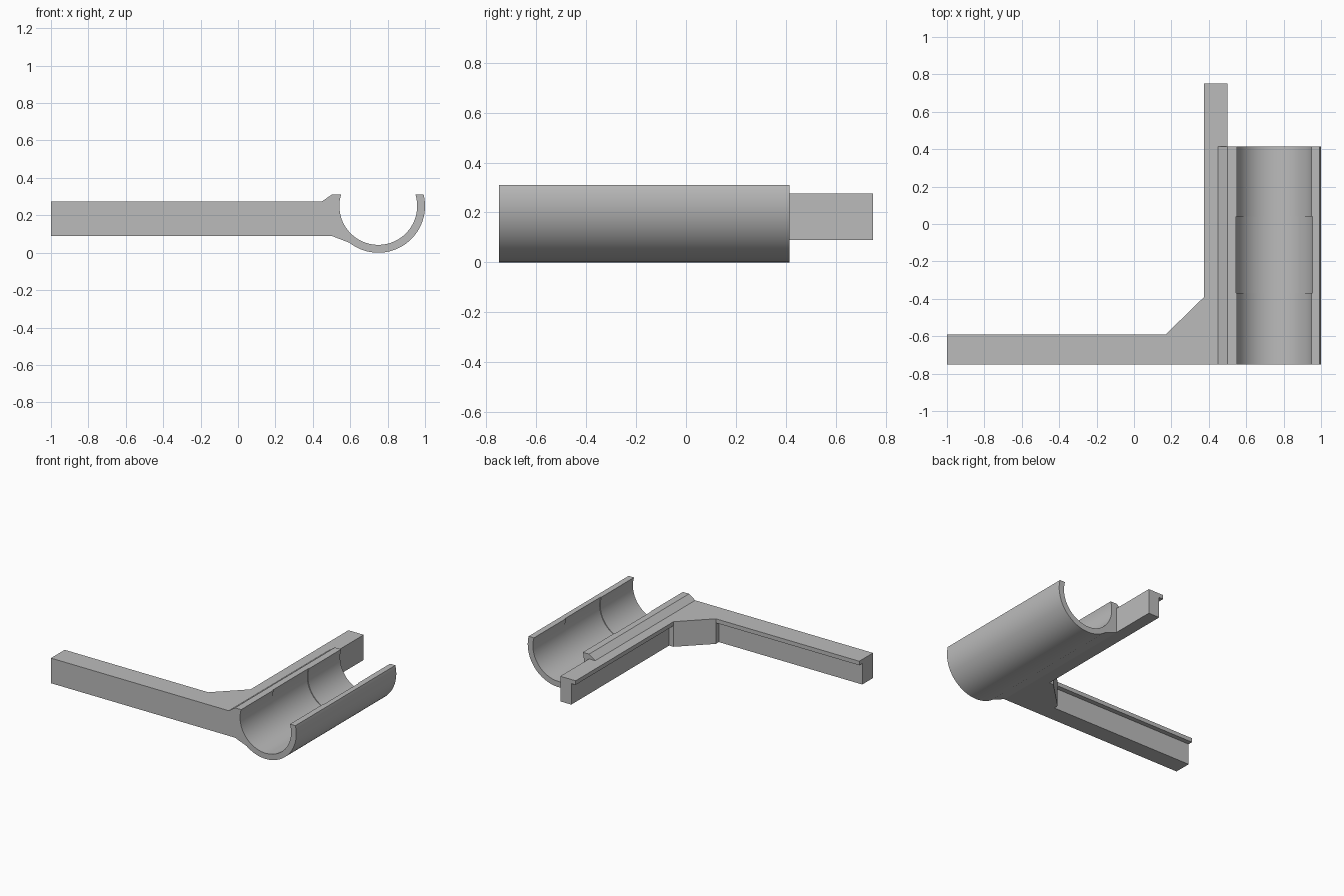
import bpy, bmesh, math
from mathutils import Vector

cube = bpy.data.objects.get("Cube")
if cube:
    bpy.data.objects.remove(cube, do_unlink=True)

# Single grey plastic
grey = bpy.data.materials.new("plain_grey")
grey.use_nodes = True
COLOUR = (0.5, 0.5, 0.5, 1)
grey.diffuse_color = COLOUR
grey.node_tree.nodes["Principled BSDF"].inputs["Base Color"].default_value = COLOUR


def prism(name, points, axis, start, end):
    """Extrude a closed outline: (x, y) along z or (x, z) along y."""
    bm = bmesh.new()
    place = (lambda a, b: (a, b, start)) if axis == "z" else (lambda a, b: (a, start, b))
    face = bm.faces.new([bm.verts.new(place(*p)) for p in points])
    top = bmesh.ops.extrude_face_region(bm, geom=[face])["geom"]
    move = Vector((0, 0, end - start)) if axis == "z" else Vector((0, end - start, 0))
    bmesh.ops.translate(bm, vec=move, verts=[v for v in top if isinstance(v, bmesh.types.BMVert)])
    bmesh.ops.recalc_face_normals(bm, faces=bm.faces)
    mesh = bpy.data.meshes.new(name)
    bm.to_mesh(mesh)
    bm.free()
    mesh.materials.append(grey)
    obj = bpy.data.objects.new(name, mesh)
    bpy.context.collection.objects.link(obj)
    return obj


def rect(x0, x1, y0, y1):
    return [(x0, y0), (x1, y0), (x1, y1), (x0, y1)]


def combine(target, other, operation):
    mod = target.modifiers.new(operation, "BOOLEAN")
    mod.operation, mod.object, mod.solver = operation, other, "EXACT"
    bpy.context.view_layer.objects.active = target
    bpy.ops.object.modifier_apply(modifier=mod.name)
    bpy.data.objects.remove(other, do_unlink=True)


CX, CZ, R_OUT, R_IN, RIM = 0.75, 0.25, 0.25, 0.208, 0.31


def arc(radius, a0, a1, steps=56):
    angles = [a0 + (a1 - a0) * i / steps for i in range(steps + 1)]
    return [(CX + radius * math.cos(a), CZ + radius * math.sin(a)) for a in angles]


# L-shaped frame with a braced corner
frame = prism("bracket", [(-1, -0.75), (0.5, -0.75), (0.5, 0.75), (0.375, 0.75),
                          (0.375, -0.39), (0.17, -0.59), (-1, -0.59)], "z", 0.09, 0.275)

# Recesses under the overhanging lips of both arms
combine(frame, prism("arm_recess", rect(-1.1, 0.17, -0.625, -0.5), "z", 0, 0.245), "DIFFERENCE")
combine(frame, prism("bar_recess", rect(0.3, 0.41, -0.39, 0.85), "z", 0, 0.245), "DIFFERENCE")

# Open round trough with its web to the frame
rim_out = math.asin((RIM - CZ) / R_OUT)
rim_in = math.asin((RIM - CZ) / R_IN)
profile = [(0.44, 0.275), (0.44, 0.09), (0.5, 0.09)]
profile += arc(R_OUT, math.radians(-128), rim_out)
profile += arc(R_IN, rim_in, -math.pi - rim_in)
profile += [(0.5, RIM), (0.45, 0.275)]
trough = prism("trough", profile, "y", -0.75, 0.415)

# Shallow seat band inside the trough
band = arc(R_IN + 0.005, 0, 2 * math.pi, 96)[:-1]
combine(trough, prism("seat_band", band, "y", -0.37, 0.04), "DIFFERENCE")
combine(frame, trough, "UNION")

bpy.ops.object.select_all(action="DESELECT")
frame.select_set(True)
bpy.context.view_layer.objects.active = frame
bpy.ops.object.shade_smooth_by_angle(angle=math.radians(20))
